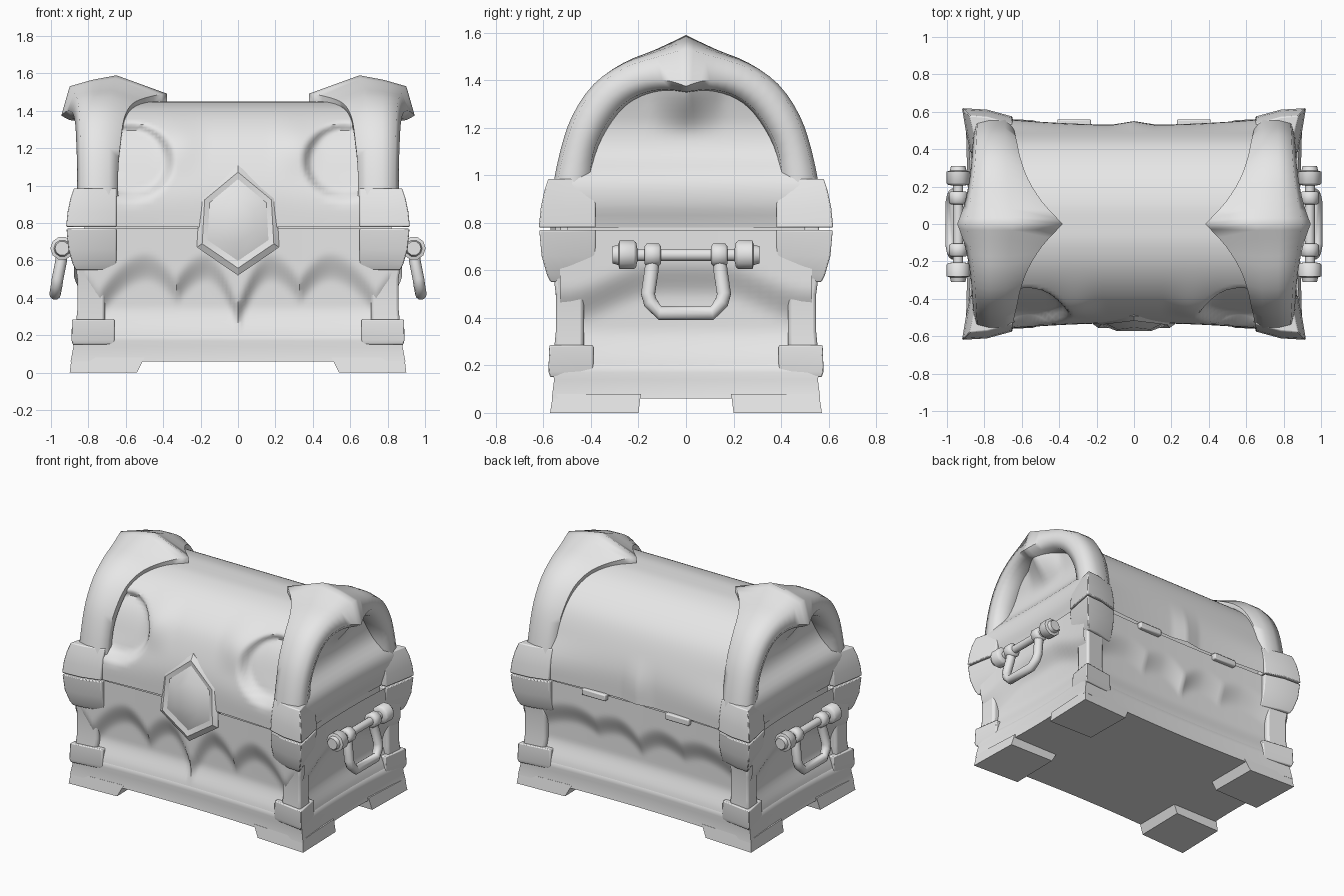
import bpy, bmesh, math
from mathutils import Vector

if "Cube" in bpy.data.objects:
    bpy.data.objects.remove(bpy.data.objects["Cube"], do_unlink=True)

clay = bpy.data.materials.new("light_grey")
clay.use_nodes = True
GREY = (0.8, 0.8, 0.8, 1)
clay.diffuse_color = GREY
clay.node_tree.nodes["Principled BSDF"].inputs["Base Color"].default_value = GREY


def smooth(t):
    t = min(max(t, 0), 1)
    return t * t * (3 - 2 * t)


def lerp(a, b, t):
    return a + (b - a) * t


def sample(points, t):
    """Point at t (0..1) along evenly spaced control values, eased by a cubic."""
    f = min(max(t, 0), 1) * (len(points) - 1)
    i = min(int(f), len(points) - 2)
    p = [Vector(points[min(max(k, 0), len(points) - 1)]) for k in range(i - 1, i + 3)]
    s = f - i
    return p[1] + 0.5 * s * (p[2] - p[0] + s * (2 * p[0] - 5 * p[1] + 4 * p[2] - p[3]
                             + s * (3 * (p[1] - p[2]) + p[3] - p[0])))


def loft(name, rings, loop=True, mirror=(False, False), angle=50, bevel=0):
    """Skin rows of points; looped rows become capped solids, others open sheets."""
    bm = bmesh.new()
    rows = [[bm.verts.new(p) for p in ring] for ring in rings]
    n = len(rows[0])
    for a, b in zip(rows, rows[1:]):
        for i in range(n if loop else n - 1):
            j = (i + 1) % n
            bm.faces.new((a[i], a[j], b[j], b[i]))
    if loop:
        bm.faces.new(rows[0])
        bm.faces.new(rows[-1])
    bmesh.ops.recalc_face_normals(bm, faces=bm.faces)
    if not loop:
        ref = Vector((0, 0, 0.7))
        bm.normal_update()
        if sum((f.calc_center_median() - ref).dot(f.normal) * f.calc_area() for f in bm.faces) < 0:
            bmesh.ops.reverse_faces(bm, faces=bm.faces)
    mesh = bpy.data.meshes.new(name)
    bm.to_mesh(mesh)
    bm.free()
    mesh.materials.append(clay)
    obj = bpy.data.objects.new(name, mesh)
    bpy.context.collection.objects.link(obj)
    bpy.ops.object.select_all(action='DESELECT')
    obj.select_set(True)
    bpy.context.view_layer.objects.active = obj
    bpy.ops.object.shade_smooth_by_angle(angle=math.radians(angle))
    if bevel:
        mod = obj.modifiers.new("Bevel", 'BEVEL')
        mod.width, mod.segments = bevel, 2
        mod.limit_method = 'ANGLE'
    if any(mirror):
        mod = obj.modifiers.new("Mirror", 'MIRROR')
        mod.use_axis = (mirror[0], mirror[1], False)
        mod.use_mirror_merge = False
    return obj


def steps(a, b, n):
    return [lerp(a, b, i / n) for i in range(n + 1)]


BOTH, SIDES = (True, True), (True, False)


# Plinth with pinched sides
def plinth_ring(z, hx, hy):
    pts = []
    for s in (-1, 1):
        pts += [(s * hx * u, s * (hy - 0.035 * (1 - u * u)), z) for u in steps(-1, 1, 10)[:-1]]
        pts += [(s * (hx - 0.035 * (1 - u * u)), -s * hy * u, z) for u in steps(-1, 1, 10)[:-1]]
    return pts


loft("plinth", [plinth_ring(*l) for l in ((0.06, 0.895, 0.565), (0.14, 0.88, 0.555), (0.17, 0.885, 0.56),
                                          (0.2, 0.875, 0.555), (0.225, 0.85, 0.535), (0.25, 0.76, 0.45))],
     angle=70)


# Corner pieces: a plan outline shifted outwards level by level
def corner(name, plan, levels, bevel=0.006):
    rings = [[(x + (d if x > 0.8 else 0), y + (d if y > 0.5 else 0), z) for x, y in plan] for z, d in levels]
    loft(name, rings, mirror=BOTH, bevel=bevel, angle=60)


band = ((0.92, 0.62), (0.785, 0.612), (0.65, 0.575), (0.65, 0.38), (0.875, 0.38), (0.9, 0.5))
corner("lower_corner_band", band, ((0.55, -0.05), (0.58, -0.035), (0.66, -0.012), (0.77, -0.002)))
corner("upper_corner_band", band, ((0.78, 0), (0.86, -0.008), (0.93, -0.022), (0.985, -0.04)))
corner("corner_post", ((0.86, 0.55), (0.71, 0.53), (0.71, 0.43), (0.85, 0.43)),
       ((0.24, 0.01), (0.34, 0), (0.5, 0), (0.58, 0.01)), 0.015)
corner("plinth_cap", ((0.89, 0.578), (0.66, 0.545), (0.66, 0.4), (0.86, 0.39)),
       ((0.15, -0.006), (0.175, 0.002), (0.285, -0.002)))
loft("foot", [[(0.9, 0.572, 0), (0.54, 0.555, 0), (0.54, 0.2, 0.005), (0.89, 0.2, 0)],
              [(0.89, 0.56, 0.08), (0.5, 0.54, 0.08), (0.5, 0.19, 0.08), (0.87, 0.19, 0.08)]],
     mirror=BOTH)


# Body walls with a hanging scalloped rim: rounded arches meeting in downward cusps
def scallop(a, strength):
    dips = sum(d * max(0, 1 - abs(a - c) / w) ** 2 for c, w, d in ((0, 0.18, 0.27), (0.33, 0.17, 0.13), (0.74, 0.26, 0.2)))
    return 0.55 - strength * dips


def wall(x, z, low, high, edge, half):
    rim = smooth((z - edge + 0.07) / 0.17)
    return lerp(low, high, rim) + 0.05 * smooth((0.36 - z) / 0.18) + 0.025 * (x / half) ** 2


for name, side, strength in (("front_wall", -1, 1), ("back_wall", 1, 0.35)):
    loft(name, [[(x, side * wall(x, z, 0.475, 0.525, scallop(abs(x), strength), 0.8), z)
                 for x in steps(-0.82, 0.82, 80)] for z in steps(0.2, 0.77, 30)], loop=False)
loft("end_wall", [[(wall(y, z, 0.79, 0.85, 0.55 - 0.12 * smooth(abs(y) / 0.4 - 0.3), 0.5), y, z)
                   for y in steps(-0.53, 0.53, 24)] for z in steps(0.2, 0.77, 24)], loop=False, mirror=SIDES)
loft("inner_lining", [[(0.82, 0.5, z), (-0.82, 0.5, z), (-0.82, -0.5, z), (0.82, -0.5, z)] for z in (0.72, 0.83)])

# Barrel lid, dished near the ribs on the front
LID = [(0.53, 0.78), (0.525, 0.95), (0.49, 1.1), (0.43, 1.24), (0.34, 1.34), (0.23, 1.41), (0.11, 1.445), (0, 1.45)]


def lid_point(x, t):
    y, z = sample(LID, 1 - abs(t))
    a = abs(x)
    low = smooth((1.1 - z) / 0.25)
    y *= 1 + 0.07 * (x / 0.75) ** 2 * low
    if t < 0:
        d = math.hypot(a - 0.57, (z - 1.13) * 1.1)
        y -= 0.06 * smooth((0.235 - d) / 0.06)
        y += 0.02 * smooth(1 - abs(a - 0.31) / 0.16) * smooth(1 - abs(z - 1.22) / 0.2)
    else:
        y += 0.02 * max(0, 1 - a / 0.12) * low
    return (x, math.copysign(y, t), z)


loft("barrel_lid", [[lid_point(x, t) for x in steps(-0.76, 0.76, 80)] for t in steps(-1, 1, 80)], loop=False)

# Arched end ribs that flare into a peak at the top
OUTER = [(0.565, 0.93), (0.53, 1.1), (0.48, 1.25), (0.39, 1.385), (0.265, 1.475), (0.13, 1.53), (0, 1.59)]
INNER = [(0.39, 0.91), (0.375, 1.08), (0.33, 1.19), (0.26, 1.28), (0.18, 1.33), (0.09, 1.35), (0, 1.345)]
FLARE = [(v, 0) for v in (0, 0, 0.05, 0.12, 0.28, 0.58, 1)]


def rib_ring(t):
    k = 1 - abs(t)
    out, inn, w = sample(OUTER, k), sample(INNER, k), sample(FLARE, k)[0]
    # x at the side, x at the peak, depth fraction at the side, at the peak
    section = ((0.64, 0.38, 0.5, 0.58), (0.64, 0.38, 0.22, 0.4), (0.69, 0.65, 0.02, 0), (0.77, 0.78, 0, 0.1),
               (0.84, 0.9, 0.1, 0.24), (0.86, 0.945, 0.5, 0.88), (0.835, 0.9, 0.88, 0.98), (0.72, 0.72, 1, 1))
    pts = []
    for x0, x1, d0, d1 in section:
        p = out.lerp(inn, lerp(d0, d1, w))
        pts.append((lerp(x0, x1, w), math.copysign(p.x, t), p.y))
    return pts


loft("lid_rib", [rib_ring(t) for t in steps(-1, 1, 36)], mirror=SIDES, angle=60)

# Recessed lid ends above a sloping rim
END = [(0.84, 0.5), (0.868, 0.5), (0.855, 0.48), (0.775, 0.45), (0.75, 0.41), (0.765, 0.33), (0.79, 0.2)]


def lid_end(u, t):
    x, half = sample(END, t)
    z = lerp(0.78, 1.4, t)
    ridge = 0.09 * max(0, 1 - abs(u * half) / 0.16) * smooth((z - 1.15) / 0.22)
    return (x + ridge - 0.02 * (1 - u * u) * (1 - t), u * half, z)


loft("lid_end", [[lid_end(u, t) for u in steps(-1, 1, 24)] for t in steps(0, 1, 24)], loop=False, mirror=SIDES)

# Hexagonal lock with a raised centre, leaning back with the lid
HEX = ((0, -0.3), (0.22, -0.15), (0.205, 0.12), (0, 0.29), (-0.205, 0.12), (-0.22, -0.15))
loft("lock", [[(x * s, y + max(0, z * s) * 0.15, 0.82 + z * s) for x, z in HEX]
              for y, s in ((-0.44, 1), (-0.535, 1), (-0.555, 0.87), (-0.545, 0.74), (-0.572, 0.42))],
     angle=30)

# Hinge bars
loft("hinge", [[(x, 0.5, 0.74), (x, 0.56, 0.74), (x, 0.56, 0.785), (x, 0.5, 0.785)] for x in (0.23, 0.41)],
     mirror=SIDES, bevel=0.008)


# Side handles
def tube(name, path, radii, sides=10, mirror=SIDES):
    path = [Vector(p) for p in path]
    rings = []
    for i, p in enumerate(path):
        tan = (path[min(i + 1, len(path) - 1)] - path[max(i - 1, 0)]).normalized()
        n = tan.cross(Vector((1, 0, 0))).normalized()
        b = tan.cross(n)
        rings.append([p + radii[i] * (math.cos(a) * n + math.sin(a) * b)
                      for a in (2 * math.pi * (k + 0.5) / sides for k in range(sides))])
    loft(name, rings, mirror=mirror, angle=50)


def pin(name, ys, radii, mirror=BOTH):
    tube(name, [(0.94, y, 0.665) for y in ys], radii, mirror=mirror)


pin("handle_rod", (-0.29, 0.29), (0.027, 0.027), SIDES)
pin("handle_bracket", (0.205, 0.21, 0.22, 0.28, 0.285, 0.31), (0.03, 0.055, 0.063, 0.063, 0.045, 0.038))
pin("handle_collar", (0.105, 0.115, 0.165, 0.175), (0.038, 0.05, 0.05, 0.038))
half_loop = [(0.94, 0.14, 0.66), (0.945, 0.145, 0.6), (0.965, 0.16, 0.5), (0.97, 0.15, 0.465), (0.978, 0.11, 0.42)]
loop_path = half_loop + [(x, -y, z) for x, y, z in reversed(half_loop)]
tube("handle_grip", loop_path, [0.031] * len(loop_path))
